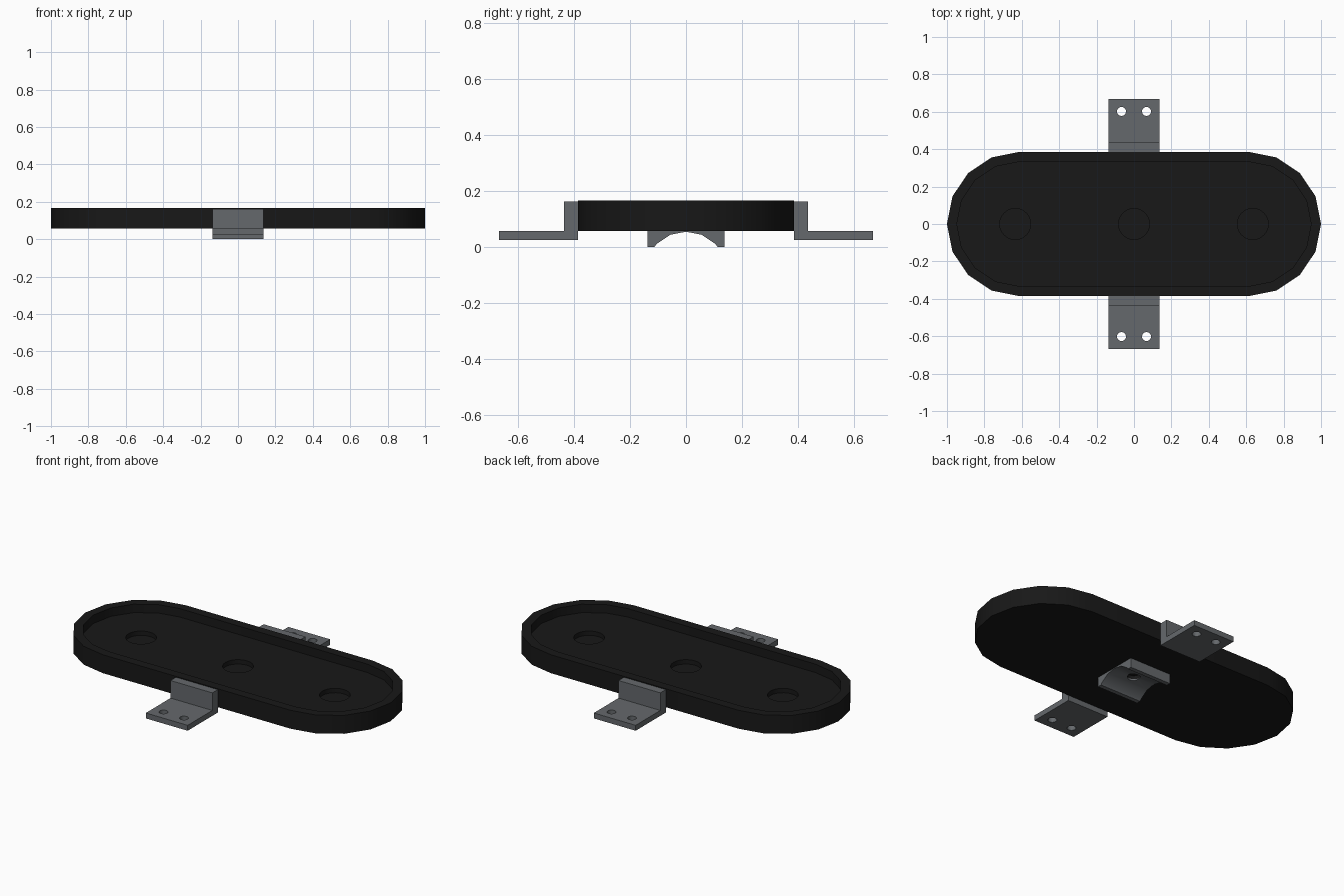
import bpy, bmesh, math

if "Cube" in bpy.data.objects:
    bpy.data.objects.remove(bpy.data.objects["Cube"])

def material(name, rgb):
    m = bpy.data.materials.new(name)
    m.diffuse_color = (*rgb, 1)
    m.use_nodes = True
    m.node_tree.nodes["Principled BSDF"].inputs["Base Color"].default_value = m.diffuse_color
    return m

BLACK = material("black_plastic", (0.009, 0.009, 0.009))
GREY = material("grey_metal", (0.13, 0.14, 0.15))

def prism(name, pts, lo, hi, axis, mat=None):
    """Extrude an outline: axis 'Z' takes (x, y) points, axis 'X' takes (y, z) points."""
    bm = bmesh.new()
    put = (lambda p: (p[0], p[1], lo)) if axis == 'Z' else (lambda p: (lo, p[0], p[1]))
    face = bm.faces.new([bm.verts.new(put(p)) for p in pts])
    ext = bmesh.ops.extrude_face_region(bm, geom=[face])
    vs = [v for v in ext["geom"] if isinstance(v, bmesh.types.BMVert)]
    d = hi - lo
    bmesh.ops.translate(bm, verts=vs, vec=(0, 0, d) if axis == 'Z' else (d, 0, 0))
    bmesh.ops.recalc_face_normals(bm, faces=bm.faces)
    me = bpy.data.meshes.new(name)
    bm.to_mesh(me)
    bm.free()
    ob = bpy.data.objects.new(name, me)
    bpy.context.collection.objects.link(ob)
    if mat:
        me.materials.append(mat)
    return ob

def circle(x, y, r, n=24):
    return [(x + r * math.cos(2 * math.pi * i / n), y + r * math.sin(2 * math.pi * i / n))
            for i in range(n)]

def stadium(r, cx=0.615, n=8):
    pts = []
    for side, start in ((1, -90), (-1, 90)):
        for i in range(n + 1):
            a = math.radians(start + 180 * i / n)
            pts.append((side * cx + r * math.cos(a), r * math.sin(a)))
    return pts

def cut(ob, cutters):
    bpy.context.view_layer.objects.active = ob
    for c in cutters:
        mod = ob.modifiers.new("cut", 'BOOLEAN')
        mod.operation, mod.solver, mod.object = 'DIFFERENCE', 'EXACT', c
        bpy.ops.object.modifier_apply(modifier=mod.name)
        bpy.data.objects.remove(c)

def smooth(ob):
    bpy.ops.object.select_all(action='DESELECT')
    ob.select_set(True)
    bpy.context.view_layer.objects.active = ob
    bpy.ops.object.shade_smooth_by_angle(angle=math.radians(30))

# Tray: long rounded dish with three round pockets and a blind screw hole below
tray = prism("tray", stadium(0.385), 0.057, 0.166, 'Z', BLACK)
cut(tray, [prism("recess_cutter", stadium(0.332), 0.116, 0.3, 'Z')]
    + [prism("pocket_cutter", circle(x, 0, 0.083), 0.09, 0.2, 'Z') for x in (-0.635, 0, 0.635)]
    + [prism("screw_cutter", circle(0, 0, 0.035), 0.0, 0.078, 'Z')])
smooth(tray)

# Side brackets: L profile with two screw holes each
for s, name in ((-1, "front_bracket"), (1, "back_bracket")):
    prof = [(0.385, 0.025), (0.667, 0.025), (0.667, 0.057),
            (0.436, 0.057), (0.436, 0.161), (0.385, 0.161)]
    bracket = prism(name, [(s * y, z) for y, z in prof], -0.137, 0.137, 'X', GREY)
    cut(bracket, [prism("hole_cutter", circle(x, s * 0.602, 0.024), -0.1, 0.1, 'Z')
                  for x in (-0.067, 0.067)])
    smooth(bracket)

# Saddle under the tray: block with an arched underside and a screw hole
r, top = 0.148, 0.054
arch = [(r * math.sin(math.radians(a)), top - r + r * math.cos(math.radians(a)))
        for a in (-45, -22.5, 0, 22.5, 45)]
saddle = prism("pipe_saddle", [(-0.137, 0.057), (-0.137, 0), (-0.112, 0)] + arch
               + [(0.112, 0), (0.137, 0), (0.137, 0.057)], -0.137, 0.137, 'X', GREY)
cut(saddle, [prism("hole_cutter", circle(0, 0, 0.035), -0.1, 0.2, 'Z')])
smooth(saddle)
